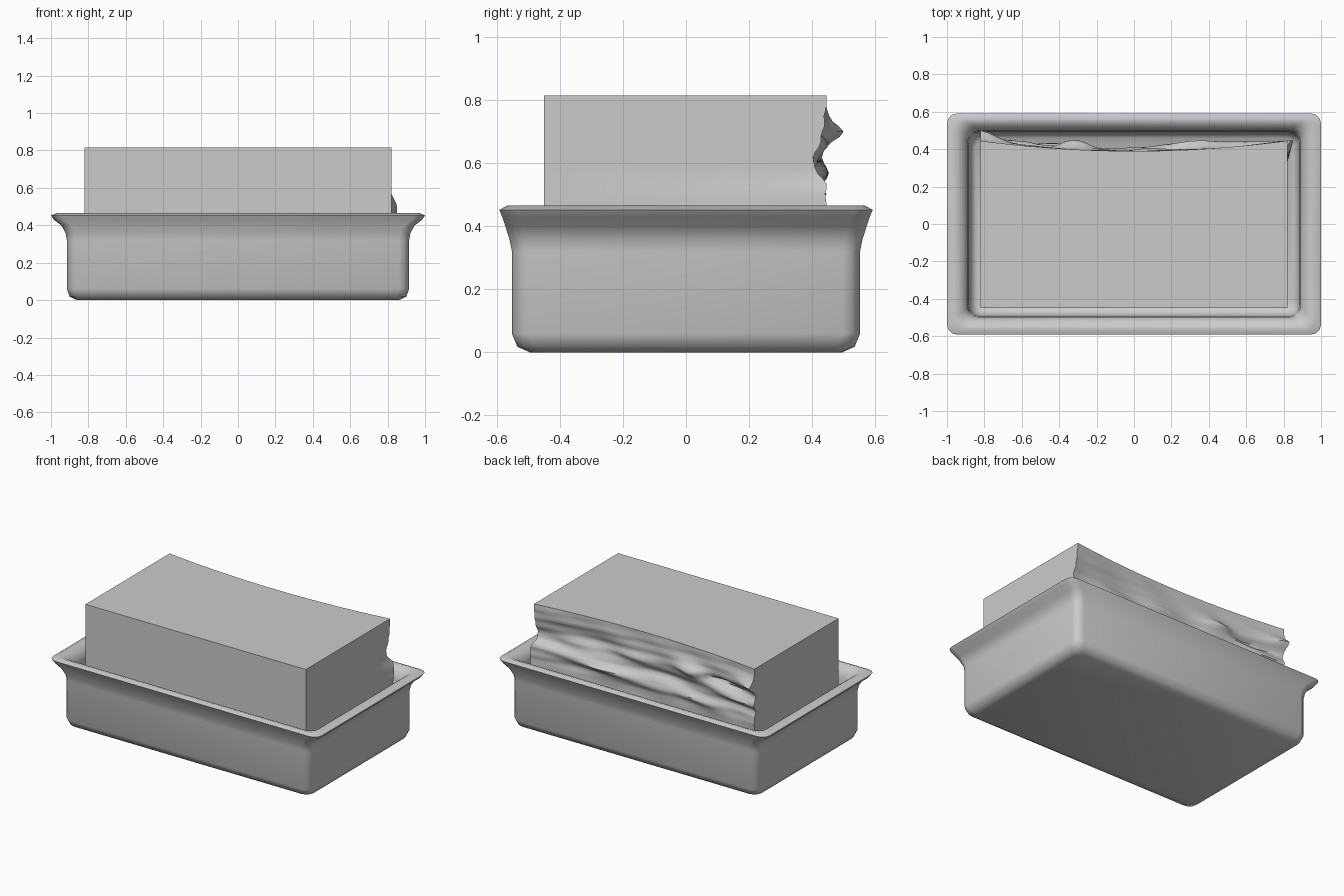
import bpy, bmesh, math

if "Cube" in bpy.data.objects:
    bpy.data.objects.remove(bpy.data.objects["Cube"])


def loft(name, rings, angle):
    """Skin a stack of equal-length closed rings and cap both ends."""
    bm = bmesh.new()
    rows = [[bm.verts.new(p) for p in ring] for ring in rings]
    n = len(rows[0])
    for a, b in zip(rows, rows[1:]):
        for i in range(n):
            j = (i + 1) % n
            bm.faces.new((a[i], a[j], b[j], b[i]))
    bm.faces.new(rows[0][::-1])
    bm.faces.new(rows[-1])
    bmesh.ops.recalc_face_normals(bm, faces=bm.faces)
    mesh = bpy.data.meshes.new(name)
    bm.to_mesh(mesh)
    bm.free()
    ob = bpy.data.objects.new(name, mesh)
    bpy.context.collection.objects.link(ob)
    bpy.ops.object.select_all(action='DESELECT')
    ob.select_set(True)
    bpy.context.view_layer.objects.active = ob
    bpy.ops.object.shade_smooth_by_angle(angle=math.radians(angle))
    return ob


def rounded_rect(hx, hy, z, r=0.055, seg=3):
    ring = []
    for k, (sx, sy) in enumerate([(1, 1), (-1, 1), (-1, -1), (1, -1)]):
        for s in range(seg + 1):
            t = math.pi / 2 * (k + s / seg)
            ring.append((sx * (hx - r) + r * math.cos(t),
                         sy * (hy - r) + r * math.sin(t), z))
    return ring


# Dish: outside from the base up, over the flared lip, down to the floor
dish_profile = [
    (0.86, 0.495, 0.0), (0.90, 0.535, 0.018), (0.915, 0.552, 0.06),
    (0.915, 0.552, 0.32), (0.922, 0.56, 0.36), (0.945, 0.573, 0.40),
    (0.985, 0.583, 0.43), (1.0, 0.592, 0.452), (0.97, 0.565, 0.466),
    (0.935, 0.54, 0.458), (0.905, 0.515, 0.435), (0.89, 0.498, 0.40),
    (0.885, 0.492, 0.32), (0.875, 0.485, 0.09), (0.85, 0.46, 0.06)]
loft("dish", [rounded_rect(*p) for p in dish_profile], 50)

# Torn back of the block: lumps as (x, z, height, x width, z width)
lumps = [
    (-0.82, 0.70, 0.055, 0.13, 0.035), (-0.33, 0.66, 0.055, 0.11, 0.04),
    (-0.62, 0.64, -0.035, 0.22, 0.022), (-0.60, 0.58, 0.03, 0.15, 0.025),
    (-0.80, 0.52, -0.02, 0.20, 0.025), (-0.10, 0.56, -0.03, 0.25, 0.04),
    (0.10, 0.62, 0.025, 0.18, 0.03), (0.45, 0.66, -0.03, 0.30, 0.05),
    (0.80, 0.60, -0.045, 0.18, 0.06), (0.55, 0.52, 0.03, 0.25, 0.03),
    (0.20, 0.49, 0.035, 0.25, 0.03), (-0.35, 0.48, 0.03, 0.20, 0.03)]


def back_y(x, z):
    y = 0.39 + 0.055 * (x / 0.82) ** 2
    for cx, cz, h, wx, wz in lumps:
        ridge = cz - 0.08 * (cx - x)
        y += h * math.exp(-((x - cx) / wx) ** 2 - ((z - ridge) / wz) ** 2)
    fade = min(1, max(0, (0.815 - z) / 0.06))
    return y + fade * 0.006 * math.sin(11 * x + 40 * z) * math.cos(60 * z - 5 * x)


def block_ring(z, cols=40):
    # smeared corner that sticks out low on the right
    smear = 0.03 * min(1, max(0, (0.57 - z) / 0.06)) * min(1, max(0, (z - 0.3) / 0.12))
    ring = [(-0.82, -0.45, z), (0.82, -0.45, z), (0.82, 0.33, z)]
    for i in range(cols + 1):
        x = 0.82 - 1.64 * i / cols
        ring.append((x + (smear if i == 0 else 0), back_y(x, z), z))
    ring.append((-0.82, 0.33, z))
    return ring


# Block of butter
heights = [0.06, 0.2, 0.3, 0.38] + [0.42 + 0.395 * i / 24 for i in range(25)]
loft("butter_block", [block_ring(z) for z in heights], 50)
